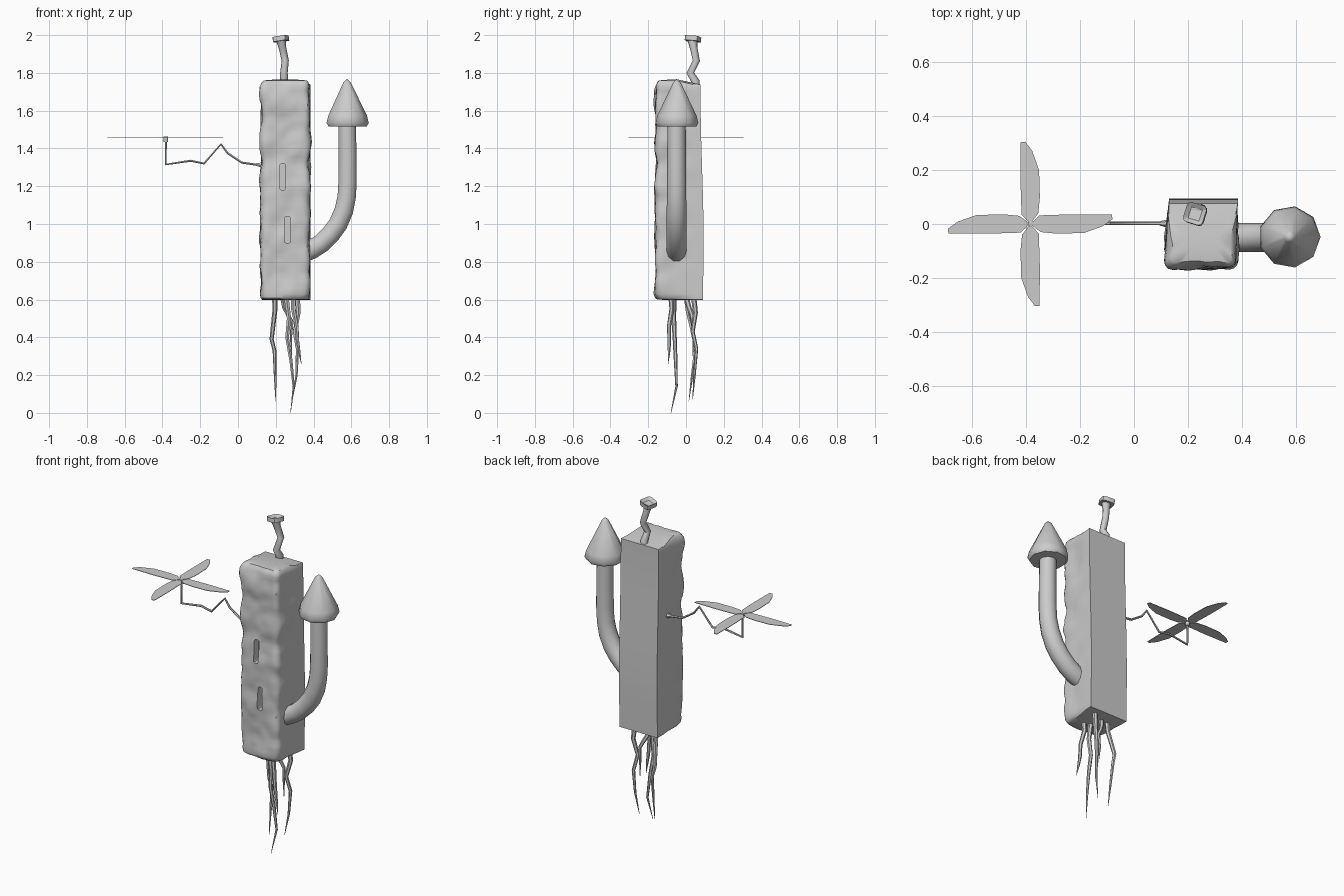
import bpy, bmesh, math
from mathutils import Vector, Matrix, noise

if "Cube" in bpy.data.objects:
    bpy.data.objects.remove(bpy.data.objects["Cube"])


def finish(name, bm, angle=40):
    bmesh.ops.recalc_face_normals(bm, faces=bm.faces)
    me = bpy.data.meshes.new(name)
    bm.to_mesh(me)
    bm.free()
    ob = bpy.data.objects.new(name, me)
    bpy.context.collection.objects.link(ob)
    smooth(ob, angle)
    return ob


def smooth(ob, angle=40):
    bpy.ops.object.select_all(action='DESELECT')
    ob.select_set(True)
    bpy.context.view_layer.objects.active = ob
    if angle:
        bpy.ops.object.shade_smooth_by_angle(angle=math.radians(angle))


def tube(name, pts, radius, radii=None, res=2):
    cu = bpy.data.curves.new(name, 'CURVE')
    cu.dimensions = '3D'
    cu.bevel_depth = radius
    cu.bevel_resolution = res
    cu.use_fill_caps = True
    sp = cu.splines.new('POLY')
    sp.points.add(len(pts) - 1)
    for i, p in enumerate(pts):
        sp.points[i].co = (*p, 1)
        sp.points[i].radius = radii[i] if radii else 1
    ob = bpy.data.objects.new(name, cu)
    bpy.context.collection.objects.link(ob)
    smooth(ob, 0)
    bpy.ops.object.convert(target='MESH')
    ob = bpy.context.view_layer.objects.active
    smooth(ob, 50)
    return ob


# Body: lofted column, lumpy and rounded at the front, flat and sharp at the back
section = [(0.13, 0.09), (0.124, 0.04), (0.122, -0.01), (0.12, -0.05), (0.12, -0.09)]
arc = [math.radians(a) for a in (180, 210, 240, 270)]
section += [(0.15 + 0.03 * math.cos(a), -0.13 + 0.03 * math.sin(a)) for a in arc]
section += [(0.15 + 0.2 * i / 11, -0.16) for i in range(1, 11)]
section += [(0.35 - 0.03 * math.cos(a), -0.13 + 0.03 * math.sin(a)) for a in reversed(arc)]
section += [(0.38, -0.09), (0.38, -0.05), (0.381, -0.01), (0.383, 0.04), (0.385, 0.09)]

levels = [(0.598, 0.5), (0.6, 0.14), (0.608, 0.06), (0.63, 0)]
levels += [(0.63 + 1.1 * i / 44, 0) for i in range(1, 45)]
levels += [(1.75, 0.06), (1.76, 0.14), (1.764, 0.5)]
bm = bmesh.new()
rings = []
mid = Vector((0.25, -0.03, 0))
for z, inset in levels:
    ring = []
    for x, y in section:
        w = min(1, max(0, (0.05 - y) / 0.1))
        k = 1 if inset < 0.2 else w
        out = Vector((x, y, 0)) - mid
        p = Vector((x, y, z))
        lump = noise.noise(p * 8) * 0.016 + noise.noise(p * 17) * 0.009
        p += out.normalized() * lump * w - out * inset * (w if k == 1 else k)
        if y > 0.05:
            p.y += 0.004 * math.sin(z * 5 + 3) - 0.012 * max(0, z - 0.9)
        if z > 1.7:
            p.z -= 0.025 * (1 - w) * min(1, (z - 1.7) / 0.05)
        ring.append(bm.verts.new(p))
    rings.append(ring)
n = len(section)
for a, b in zip(rings, rings[1:]):
    for i in range(n):
        j = (i + 1) % n
        bm.faces.new((a[i], a[j], b[j], b[i]))
bm.faces.new(rings[0])
bm.faces.new(rings[-1])
body = finish("body", bm, 38)

# Two window slots cut into the front
for x, z in ((0.237, 1.25), (0.262, 0.97)):
    bm = bmesh.new()
    bmesh.ops.create_cube(bm, size=1, matrix=Matrix.Translation((x, -0.17, z)) @ Matrix.Diagonal((0.03, 0.1, 0.14, 1)))
    bmesh.ops.bevel(bm, geom=[e for e in bm.edges if abs(e.verts[0].co.y - e.verts[1].co.y) > 0.05],
                    offset=0.01, segments=2, profile=0.5, affect='EDGES')
    cutter = finish("slot_cutter", bm, 0)
    cutter.hide_render = True
    mod = body.modifiers.new("slot", 'BOOLEAN')
    mod.operation, mod.solver, mod.object = 'DIFFERENCE', 'EXACT', cutter
    smooth(body, 0)
    bpy.ops.object.modifier_apply(modifier=mod.name)
    bpy.data.objects.remove(cutter)

# Bent mushroom stem
tube("mushroom_stem", [(0.34, -0.05, 0.845), (0.39, -0.05, 0.865), (0.44, -0.05, 0.897), (0.49, -0.05, 0.945),
     (0.53, -0.05, 1.0), (0.56, -0.05, 1.07), (0.575, -0.05, 1.14), (0.58, -0.05, 1.22),
     (0.58, -0.05, 1.38), (0.578, -0.05, 1.53)], 0.051, [1.05, 1.05, 1.05, 1.04, 1.04, 1.03, 1.0, 1.0, 0.97, 0.95], 3)

# Mushroom cap: nine-sided cone with a turned-in rim
bm = bmesh.new()
profile = [(0.075, 1.515), (0.105, 1.517), (0.115, 1.535), (0.105, 1.575), (0.02, 1.75)]
rings = []
for r, z in profile:
    rings.append([bm.verts.new((0.577 + r * math.cos(t), -0.048 + r * math.sin(t), z))
                  for t in (2 * math.pi * i / 9 for i in range(9))])
for a, b in zip(rings, rings[1:]):
    for i in range(9):
        bm.faces.new((a[i], a[i - 1], b[i - 1], b[i]))
bm.faces.new(rings[0])
tip = bm.verts.new((0.577, -0.05, 1.768))
for i in range(9):
    bm.faces.new((rings[-1][i], rings[-1][i - 1], tip))
finish("mushroom_cap", bm, 45)

# Crooked chimney pipe and its square hollow cap
tube("chimney", [(0.245, 0.05, 1.71), (0.245, 0.05, 1.755), (0.243, 0.023, 1.80), (0.25, 0.055, 1.865),
     (0.235, 0.04, 1.935), (0.228, 0.034, 1.975)], 0.02, [1.1, 1.1, 1, 0.95, 1, 1.3])
bm = bmesh.new()
bmesh.ops.create_cube(bm, size=1, matrix=Matrix.Diagonal((0.076, 0.076, 0.026, 1)))
bmesh.ops.bevel(bm, geom=[e for e in bm.edges if abs(e.verts[0].co.z - e.verts[1].co.z) > 0.01],
                offset=0.015, segments=2, profile=0.5, affect='EDGES')
top = max(bm.faces, key=lambda f: f.calc_center_median().z)
bmesh.ops.inset_region(bm, faces=[top], thickness=0.017)
bmesh.ops.translate(bm, verts=top.verts, vec=(0, 0, -0.014))
cap = finish("chimney_cap", bm, 40)
cap.location = (0.227, 0.037, 1.98)
cap.rotation_euler = (math.radians(-4), math.radians(-9), math.radians(-17))

# Bent wire arm with a thicker socket
tube("wire_arm", [(0.14, 0.002, 1.312), (0.09, 0.002, 1.315), (0.02, 0.002, 1.325), (-0.055, 0.002, 1.375),
     (-0.09, 0.002, 1.423), (-0.18, 0.002, 1.32), (-0.25, 0.002, 1.335), (-0.382, 0.002, 1.315),
     (-0.382, 0.002, 1.45)], 0.0065, res=1)
tube("arm_socket", [(0.14, 0.002, 1.312), (0.115, 0.002, 1.313), (0.095, 0.002, 1.315)], 0.013, [1.2, 1, 0.6], 1)

# Propeller: hub and four thin blades
tube("propeller_hub", [(-0.382, 0.002, 1.435), (-0.382, 0.002, 1.462)], 0.012)
blade = [(0.01, 0.008), (0.035, 0.032), (0.16, 0.036), (0.303, 0.035), (0.305, 0.018),
         (0.27, -0.008), (0.2, -0.033), (0.1, -0.036), (0.04, -0.03), (0.01, -0.008)]
bm = bmesh.new()
for k in range(4):
    m = Matrix.Translation((-0.385, 0, 1.456)) @ Matrix.Rotation(k * math.pi / 2, 4, 'Z')
    bm.faces.new([bm.verts.new(m @ Vector((x, y, 0))) for x, y in blade])
geom = bmesh.ops.extrude_face_region(bm, geom=bm.faces[:])["geom"]
bmesh.ops.translate(bm, verts=[v for v in geom if isinstance(v, bmesh.types.BMVert)], vec=(0, 0, 0.003))
finish("propeller_blades", bm, 30)

# Dangling roots, tapering to points
roots = [
    [(0.195, 0.0, 0.62), (0.195, 0.01, 0.54), (0.178, 0.045, 0.39), (0.193, 0.05, 0.33), (0.197, 0.03, 0.18), (0.2, 0.015, 0.06)],
    [(0.255, -0.065, 0.62), (0.27, -0.065, 0.5), (0.26, -0.06, 0.4), (0.28, -0.055, 0.28), (0.295, -0.05, 0.14), (0.278, -0.08, 0.0)],
    [(0.315, 0.04, 0.62), (0.32, 0.05, 0.53), (0.3, 0.035, 0.43), (0.315, 0.055, 0.34), (0.31, 0.045, 0.2), (0.288, 0.035, 0.07)],
    [(0.295, -0.08, 0.62), (0.293, -0.075, 0.55), (0.31, -0.09, 0.46), (0.315, -0.088, 0.38), (0.325, -0.09, 0.32), (0.335, -0.095, 0.26)],
    [(0.235, 0.0, 0.62), (0.245, 0.015, 0.56), (0.265, 0.03, 0.52), (0.285, 0.035, 0.48), (0.28, 0.04, 0.4), (0.285, 0.035, 0.3)],
]
for i, pts in enumerate(roots):
    tube(f"root_{i + 1}", pts, 0.013, [1.1, 1, 0.85, 0.75, 0.5, 0.08], 1)
